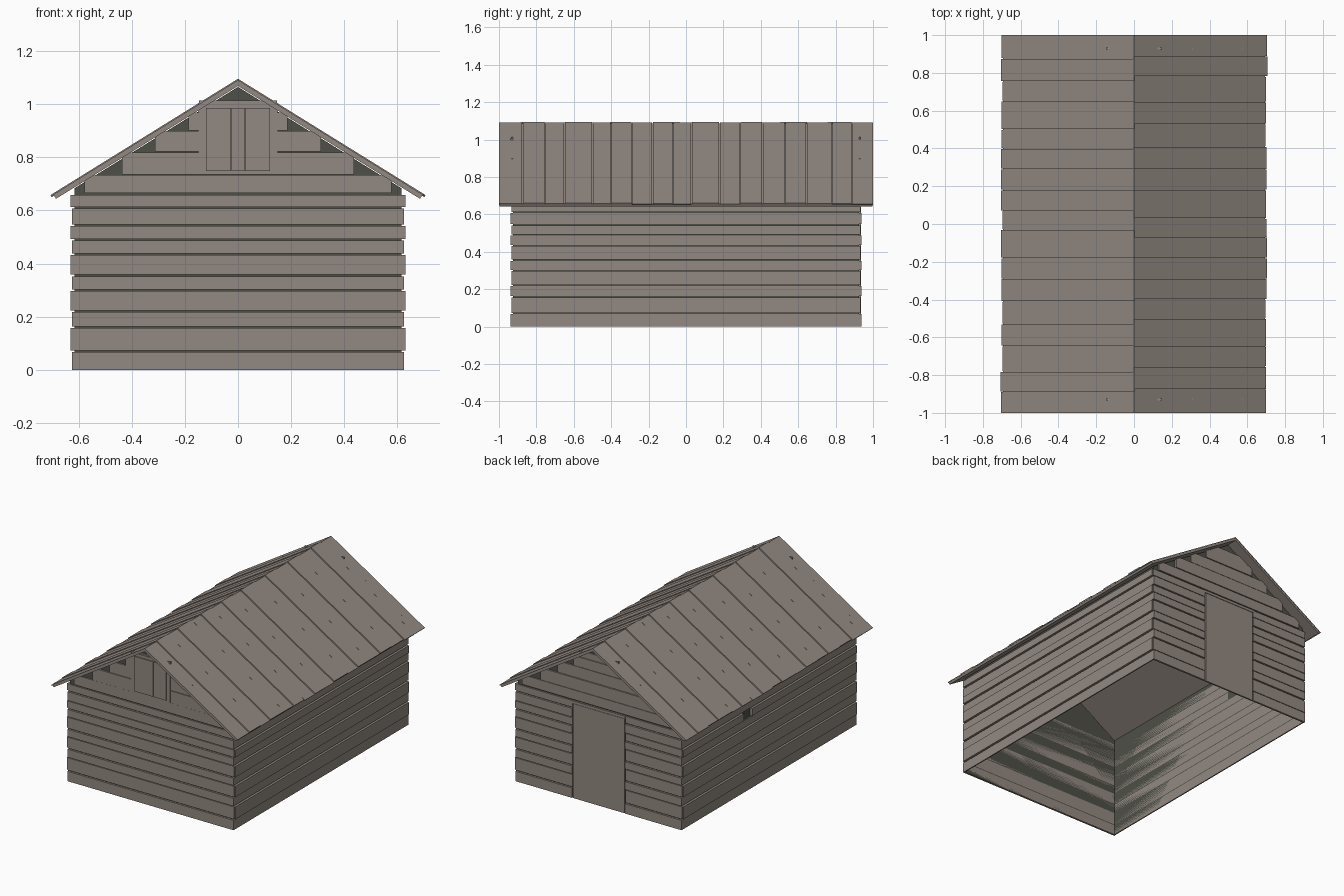
import bpy, bmesh, math, random
from mathutils import Matrix, Vector

random.seed(4)
cube = bpy.data.objects.get("Cube")
if cube:
    bpy.data.objects.remove(cube, do_unlink=True)


def material(name, color):
    m = bpy.data.materials.new(name)
    m.use_nodes = True
    m.diffuse_color = (*color, 1)
    m.node_tree.nodes["Principled BSDF"].inputs["Base Color"].default_value = (*color, 1)
    return m


WOOD = material("weathered wood", (0.29, 0.25, 0.222))
DARK = material("dark lining", (0.078, 0.079, 0.064))


def finish(name, bm, mat):
    bmesh.ops.recalc_face_normals(bm, faces=bm.faces)
    mesh = bpy.data.meshes.new(name)
    bm.to_mesh(mesh)
    bm.free()
    mesh.materials.append(mat)
    ob = bpy.data.objects.new(name, mesh)
    bpy.context.collection.objects.link(ob)
    return ob


def box(bm, x, y, z, mat=Matrix()):
    """Add a box given (min, max) pairs, moved by a matrix."""
    center = Vector([(a + b) / 2 for a, b in (x, y, z)])
    size = [b - a for a, b in (x, y, z)]
    bmesh.ops.create_cube(bm, size=1, matrix=mat @ Matrix.Translation(center) @ Matrix.Diagonal((*size, 1)))


RIDGE, SLOPE, EAVE = 1.085, 0.62, 0.70
WX, WY = 0.615, 0.925          # lining half sizes
GAP = 0.003                    # half the slit between boards
ROWS = [0, 0.07, 0.16, 0.22, 0.30, 0.355, 0.435, 0.49, 0.545, 0.61, 0.662]

# Dark lining: four walls with gables, open below and under the roof
bm = bmesh.new()
top = RIDGE - 0.02
side_top = top - SLOPE * WX
outline = [(-WX, 0), (WX, 0), (WX, side_top), (0, top), (-WX, side_top)]
ends = []
for y in (-WY, WY):
    ends.append([bm.verts.new((x, y, z)) for x, z in outline])
    bm.faces.new(ends[-1])
for i, j in ((1, 2), (4, 0)):
    bm.faces.new((ends[0][i], ends[0][j], ends[1][j], ends[1][i]))
finish("wall_lining", bm, DARK)

# Long side boards, alternately proud of each other
for side, name in ((1, "left_wall_boards"), (-1, "right_wall_boards")):
    bm = bmesh.new()
    for i, (a, b) in enumerate(zip(ROWS, ROWS[1:])):
        out = 0.631 if i % 2 else 0.623
        xs = sorted((side * WX, side * out))
        pieces = [(-0.93, 0.93)]
        if side < 0 and i == 7:      # broken board
            pieces = [(-0.93, 0.19), (0.28, 0.93)]
        for ys in pieces:
            box(bm, xs, ys, (a + (GAP if i else 0), b - GAP))
    finish(name, bm, WOOD)

# Stepped gable boards: bottom, top, half length
GABLE = [(0.665, 0.735, 0.578), (0.735, 0.82, 0.437), (0.82, 0.90, 0.312),
         (0.90, 0.97, 0.187), (0.97, 1.015, 0.147)]

# End wall boards, with an opening for the door at the back
for side, name in ((-1, "front_wall_boards"), (1, "back_wall_boards")):
    bm = bmesh.new()
    for i, (a, b) in enumerate(zip(ROWS, ROWS[1:])):
        out = 0.934 if i % 2 else 0.938
        ys = sorted((side * WY, side * out))
        pieces = [(-0.624, 0.624)] if side < 0 else [(-0.624, -0.2), (0.2, 0.624)]
        for xs in pieces:
            box(bm, xs, ys, (a + (GAP if i else 0), b - GAP))
    for i, (a, b, half) in enumerate(GABLE):
        ys = sorted((side * WY, side * (0.934 + 0.003 * (i % 2))))
        low = a + (GAP if side > 0 and i < 4 else 0.001)
        box(bm, (-half, half), ys, (low, b - 0.001))
    finish(name, bm, WOOD)

# Front hatch: backing, two leaves and a centre strip
bm = bmesh.new()
box(bm, (-0.148, 0.148), (-0.938, -WY), (0.735, 1.005))
for s in (-1, 1):
    box(bm, sorted((s * 0.027, s * 0.12)), (-0.945, -0.935), (0.748, 0.985))
box(bm, (-0.024, 0.024), (-0.945, -0.935), (0.748, 0.985))
finish("front_hatch", bm, WOOD)

# Back door with lintel
bm = bmesh.new()
box(bm, (-0.193, 0.193), (WY, 0.936), (0, 0.64))
finish("back_door", bm, WOOD)
bm = bmesh.new()
box(bm, (-0.2, 0.2), (WY, 0.937), (0.642, 0.66))
finish("door_lintel", bm, WOOD)

# Roof: a base sheet and overlapping planks on each slope
SEAMS = [-1, -0.875, -0.755, -0.65, -0.5, -0.40, -0.29, -0.18, -0.07, 0.03,
         0.18, 0.29, 0.41, 0.53, 0.645, 0.78, 0.888, 1]
angle = math.atan(SLOPE)
length = EAVE / math.cos(angle)
for side, name in ((1, "left"), (-1, "right")):
    place = Matrix.Translation((0, 0, RIDGE)) @ Matrix.Rotation(0 if side > 0 else math.pi, 4, "Z") \
        @ Matrix.Rotation(angle, 4, "Y")
    bm = bmesh.new()
    box(bm, (0, length - 0.009), (-0.998, 0.998), (-0.014, 0), place)
    finish(name + "_roof_sheet", bm, WOOD)
    bm = bmesh.new()
    for i, (a, b) in enumerate(zip(SEAMS, SEAMS[1:])):
        lift = 0.009 if i % 2 else 0.005
        end = length + random.uniform(-0.008, 0.002)
        ya = a + (0.0025 if i else 0)
        yb = b - (0.0025 if b < 1 else 0)
        box(bm, (-lift * SLOPE, end), (ya, yb), (0, lift), place)
    finish(name + "_roof_planks", bm, WOOD)
